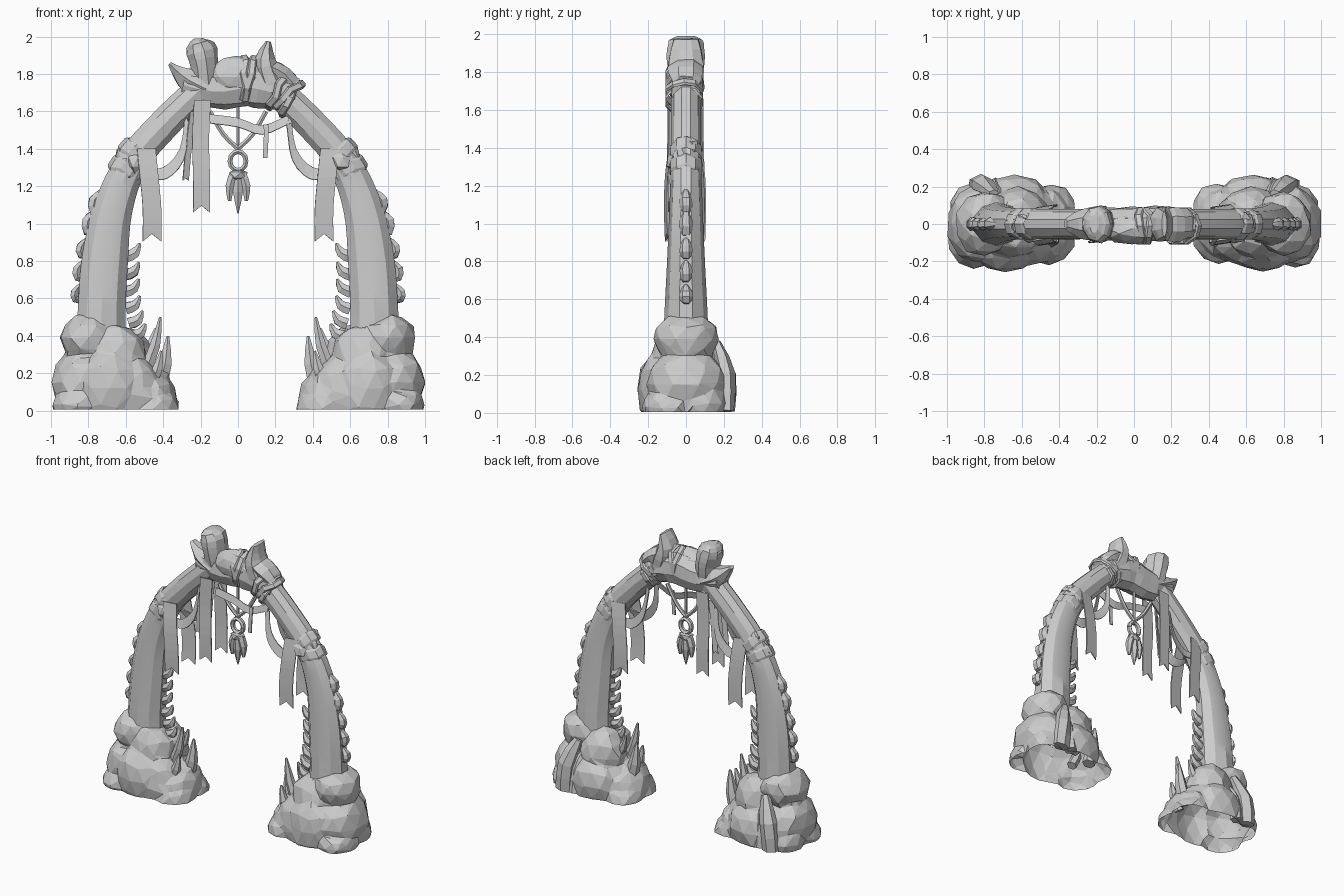
import bpy, bmesh, math, random
from mathutils import Vector

if "Cube" in bpy.data.objects:
    bpy.data.objects.remove(bpy.data.objects["Cube"], do_unlink=True)

stone = bpy.data.materials.new("pale grey")
stone.use_nodes = True
stone.diffuse_color = (0.6, 0.6, 0.6, 1)
stone.node_tree.nodes["Principled BSDF"].inputs["Base Color"].default_value = (0.6, 0.6, 0.6, 1)


def finish(name, bm, smooth=None):
    bmesh.ops.recalc_face_normals(bm, faces=bm.faces)
    mesh = bpy.data.meshes.new(name)
    bm.to_mesh(mesh)
    bm.free()
    mesh.materials.append(stone)
    ob = bpy.data.objects.new(name, mesh)
    bpy.context.collection.objects.link(ob)
    if smooth:
        bpy.ops.object.select_all(action="DESELECT")
        ob.select_set(True)
        bpy.context.view_layer.objects.active = ob
        bpy.ops.object.shade_smooth_by_angle(angle=math.radians(smooth))
    return ob


def curve_points(pts, steps):
    """Smooth path through the points (Catmull-Rom)."""
    p = [Vector(q) for q in pts]
    p = [p[0] * 2 - p[1]] + p + [p[-1] * 2 - p[-2]]
    out = []
    for i in range(1, len(p) - 2):
        a, b, c, d = p[i - 1:i + 3]
        for s in range(steps):
            t = s / steps
            out.append(0.5 * (b * 2 + (c - a) * t + (a * 2 - b * 5 + c * 4 - d) * t * t
                              + (b * 3 - a - c * 3 + d) * t ** 3))
    return out + [p[-2]]


def tube(name, path, sizes, sides=8, steps=3, smooth=None, rough=0.0):
    """Sweep an ellipse; sizes are (in-plane radius, depth radius) per point."""
    path = curve_points(path, steps)
    sizes = curve_points(sizes, steps)
    bm = bmesh.new()
    rings = []
    for i, (p, s) in enumerate(zip(path, sizes)):
        tan = (path[min(i + 1, len(path) - 1)] - path[max(i - 1, 0)]).normalized()
        u = tan.cross(Vector((0, 1, 0))).normalized()
        w = u.cross(tan)
        ring = []
        for k in range(sides):
            a = math.tau * (k + 0.5) / sides
            f = 1 + random.uniform(-rough, rough)
            ring.append(bm.verts.new(p + (u * s[0] * math.cos(a) + w * s[1] * math.sin(a)) * f))
        rings.append(ring)
    for a, b in zip(rings, rings[1:]):
        for k in range(sides):
            n = (k + 1) % sides
            bm.faces.new((a[k], a[n], b[n], b[k]))
    bm.faces.new(rings[0])
    bm.faces.new(rings[-1])
    return finish(name, bm, smooth)


def add_rock(bm, at, size, rough, detail):
    for v in bmesh.ops.create_icosphere(bm, subdivisions=detail, radius=1)["verts"]:
        f = 1 + random.uniform(-rough, rough)
        v.co = Vector([c + s * q * f for c, s, q in zip(at, size, v.co)])


def rock(name, at, size, rough=0.1, detail=1):
    bm = bmesh.new()
    add_rock(bm, at, size, rough, detail)
    return finish(name, bm)


def boulder_pile(name, s, parts):
    """Boulders fused into one faceted skin, open at the floor."""
    bm = bmesh.new()
    for at, size in parts:
        add_rock(bm, (s * at[0], at[1], at[2]), size, .06, 2)
    ob = finish(name, bm)
    ob.modifiers.new("fuse", "REMESH").voxel_size = .018
    ob.modifiers.new("facets", "DECIMATE").ratio = .05
    fused = bpy.data.meshes.new_from_object(ob.evaluated_get(bpy.context.evaluated_depsgraph_get()))
    ob.modifiers.clear()
    bm = bmesh.new()
    bm.from_mesh(fused)
    bmesh.ops.bisect_plane(bm, geom=bm.verts[:] + bm.edges[:] + bm.faces[:],
                           plane_co=(0, 0, .005), plane_no=(0, 0, -1), clear_outer=True)
    for f in bm.faces:
        f.smooth = False
    bm.to_mesh(ob.data)
    bm.free()


def ribbon(name, path, width, across, forked=False):
    """Cloth strip along a path, widened along the across direction."""
    path = curve_points(path, 3)
    across = Vector(across).normalized() * width / 2
    bm = bmesh.new()
    rows = []
    for i, p in enumerate(path):
        mid = p.copy()
        if forked and i == len(path) - 1:
            mid.z += width * 0.4
        rows.append([bm.verts.new(q) for q in (p - across, mid, p + across)])
    for a, b in zip(rows, rows[1:]):
        for k in (0, 1):
            bm.faces.new((a[k], a[k + 1], b[k + 1], b[k]))
    mod = finish(name, bm).modifiers.new("cloth thickness", "SOLIDIFY")
    mod.thickness = .008
    mod.offset = 0


def band(name, at, lean, radii, thick=0.02):
    """Closed wrap around a beam; lean turns its axis in the xz plane."""
    axis = Vector((math.cos(lean), 0, math.sin(lean)))
    u = Vector((-axis.z, 0, axis.x))
    bm = bmesh.new()
    rings = []
    for k in range(10):
        a = math.tau * k / 10
        d = u * math.cos(a) * radii[0] + Vector((0, math.sin(a) * radii[1], 0))
        j = random.uniform(-0.012, 0.012)
        rings.append([bm.verts.new(Vector(at) + d * (1 + 0.1 * h) + axis * (thick * t + j))
                      for t, h in ((-1, 0), (-0.6, 1), (0.6, 1), (1, 0))])
    for k in range(10):
        a, b = rings[k], rings[(k + 1) % 10]
        for i in range(4):
            n = (i + 1) % 4
            bm.faces.new((a[i], a[n], b[n], b[i]))
    return finish(name, bm)


random.seed(7)
for s, side in ((1, "left"), (-1, "right")):
    # great curved tusk
    tube(side + "_tusk",
         [(s * .73, 0, .3), (s * .73, 0, .5), (s * .712, 0, .8), (s * .668, 0, 1.08),
          (s * .565, 0, 1.33), (s * .395, 0, 1.53), (s * .2, 0, 1.72)],
         [(.15, .12), (.135, .115), (.13, .1), (.11, .088), (.092, .08), (.088, .08), (.085, .08)],
         sides=10, steps=4, smooth=30)

    # boulder pile around the foot
    boulder_pile(side + "_boulder_pile", s, [
        ((.66, 0, .08), (.31, .24, .25)), ((.80, 0, .39), (.155, .18, .135)),
        ((.66, -.05, .29), (.17, .14, .18)), ((.62, .06, .28), (.17, .14, .18)),
        ((.84, 0, .15), (.165, .215, .19)), ((.47, 0, .05), (.15, .2, .18)),
        ((.86, -.09, .03), (.14, .15, .1)), ((.45, -.07, .01), (.14, .15, .11)),
        ((.69, -.14, .12), (.17, .12, .21)), ((.64, .14, .1), (.19, .12, .18)),
        ((.86, .08, .05), (.13, .14, .13)), ((.44, .08, .01), (.13, .14, .11)),
        ((.55, -.09, .14), (.13, .12, .15))])

    # broken stumps leaning on the back
    tube(side + "_back_stump", [(s * .83, .21, .01), (s * .81, .21, .2), (s * .75, .16, .37)],
         [(.06, .045), (.065, .05), (.03, .025)], sides=6, steps=2, rough=.1)
    tube(side + "_back_stub", [(s * .74, .21, .01), (s * .74, .19, .17), (s * .72, .15, .28)],
         [(.05, .04), (.045, .04), (.02, .02)], sides=6, steps=2, rough=.1)

    # fangs growing on the inner side
    for i, (x, y, z, tip_x, tip, r) in enumerate([
            (.5, -.04, .2, .415, .5, .035), (.43, .03, .1, .375, .4, .045),
            (.53, .06, .25, .44, .44, .03), (.48, -.09, .12, .41, .32, .035)]):
        mid = (s * (x * .45 + tip_x * .55 - .01), y, z + (tip - z) * .5)
        tube(f"{side}_fang_{i + 1}", [(s * x, y, z), mid, (s * tip_x, y, tip)],
             [(r, r), (r * .9, r * .9), (.008, .008)], sides=6, steps=2)

    # bony hooks on the outer ridge, small ones on the inner ridge
    for i, (x, z, r) in enumerate([(.74, 1.11, .055), (.775, 1.0, .055), (.815, .865, .045),
                                   (.835, .745, .045), (.85, .625, .04)]):
        tube(f"{side}_outer_hook_{i + 1}",
             [(s * (x - .03), 0, z - r * .9), (s * (x + r * .45), 0, z - r * .7),
              (s * (x + r * .5), 0, z + r * .3), (s * (x - r * .2), 0, z + r * 1.2)],
             [(r * .35, .02), (r * .6, .033), (r * .6, .033), (r * .25, .015)],
             sides=6, steps=2, rough=.1)
    for i, (x, z) in enumerate([(.57, .86), (.575, .76), (.575, .67), (.57, .58), (.555, .5), (.54, .43)]):
        tube(f"{side}_inner_hook_{i + 1}",
             [(s * (x + .03), 0, z - .035), (s * (x - .02), 0, z - .015), (s * (x - .045), 0, z + .035)],
             [(.035, .025), (.03, .025), (.008, .008)], sides=6, steps=2, rough=.1)

    # cloth wraps and knot at the shoulder
    for i, (x, z) in enumerate([(.595, 1.29), (.55, 1.37)]):
        band(f"{side}_shoulder_wrap_{i + 1}", (s * x, 0, z),
             math.radians(90 + s * (32 + 9 * i)), (.09, .078), .04)
    for i, (x, y, z) in enumerate([(.61, -.02, 1.37), (.58, .03, 1.41), (.55, -.07, 1.33), (.64, 0, 1.3)]):
        rock(f"{side}_knot_{i + 1}", (s * x, y, z), (.05, .035, .055), .2)

    # hanging pennants and the swags below the shoulder
    for y, face in ((-.1, "front"), (.09, "back")):
        ribbon(f"{side}_{face}_pennant",
               [(s * .49, y * .8, 1.4), (s * .475, y, 1.25), (s * .46, y * 1.05, 1.08), (s * .46, y, .905)],
               .1, (1, .15, 0), forked=True)
        ribbon(f"{side}_{face}_swag",
               [(s * .27, y * .5, 1.56), (s * .3, y * .7, 1.37), (s * .39, y * .7, 1.27),
                (s * .48, y * .7, 1.28), (s * .56, y * .7, 1.36)], .065, (s * .35, -y * 3, 1))

# crown beam bundled where the tusks meet
tube("crown_beam", [(-.29, 0, 1.755), (-.2, 0, 1.735), (-.08, 0, 1.725), (.05, 0, 1.75),
                    (.18, 0, 1.72), (.31, 0, 1.69)],
     [(.08, .075), (.1, .085), (.115, .09), (.125, .095), (.11, .095), (.09, .08)],
     sides=9, steps=2, rough=.05)
rock("crown_lump", (-.01, -.025, 1.785), (.155, .085, .11), .06, 2)
tube("crown_knob", [(-.17, 0, 1.74), (-.18, 0, 1.84), (-.195, 0, 1.92), (-.21, 0, 1.965), (-.213, 0, 1.99)],
     [(.075, .08), (.075, .1), (.085, .1), (.065, .09), (.025, .05)], sides=9, steps=2, rough=.04)
tube("crown_spur", [(-.17, 0, 1.72), (-.26, 0, 1.765), (-.32, 0, 1.81), (-.365, 0, 1.855)],
     [(.08, .09), (.075, .085), (.04, .06), (.012, .03)], sides=6, steps=2, rough=.05)
tube("crown_hook", [(-.2, 0, 1.92), (-.245, 0, 1.93), (-.275, 0, 1.925)],
     [(.045, .08), (.035, .06), (.015, .03)], sides=6, steps=2, rough=.05)
tube("crown_horn", [(.2, 0, 1.7), (.16, 0, 1.8), (.145, 0, 1.88), (.163, 0, 1.975)],
     [(.08, .09), (.075, .1), (.06, .095), (.014, .07)], sides=8, steps=2, rough=.04)
tube("crown_horn_shoulder", [(.17, 0, 1.83), (.24, 0, 1.79), (.31, 0, 1.72)],
     [(.05, .09), (.06, .095), (.04, .07)], sides=7, steps=2, rough=.08)

# wraps binding the crown
for i, (x, z, lean, r) in enumerate([(.06, 1.765, -14, .125), (.04, 1.765, 4, .125), (.21, 1.71, -30, .105),
                                     (.26, 1.69, -50, .105), (.27, 1.65, -25, .085)]):
    band(f"crown_wrap_{i + 1}", (x, -.01, z), math.radians(lean), (r, .095), .022)

# pennants and drape under the crown
for y, face in ((-.09, "front"), (.085, "back")):
    ribbon(f"long_{face}_pennant", [(-.19, y, 1.66), (-.2, y, 1.45), (-.195, y * 1.05, 1.25), (-.195, y, 1.06)],
           .09, (1, .1, 0), forked=True)
    ribbon(f"short_{face}_pennant", [(-.24, y * .6, 1.6), (-.265, y * .7, 1.4), (-.28, y * .7, 1.23)],
           .035, (1, .5, 0), forked=True)
ribbon("crown_drape", [(-.15, -.04, 1.56), (.0, -.05, 1.54), (.13, -.05, 1.5), (.28, -.05, 1.56)],
       .05, (0, .3, 1))
ribbon("drape_tail", [(.15, -.06, 1.53), (.15, -.07, 1.45), (.145, -.07, 1.35)], .025, (1, 0, 0))

# pendant on two cords
for s, side in ((1, "left"), (-1, "right")):
    tube(side + "_cord", [(s * .15, 0, 1.6), (s * .08, 0, 1.48), (0, 0, 1.4)], [(.014, .014)] * 3, sides=6)
    tube(side + "_pendant_feather", [(s * .02, 0, 1.27), (s * .043, 0, 1.2), (s * .045, 0, 1.12)],
         [(.025, .025), (.027, .027), (.01, .01)], sides=6, steps=2)
tube("center_cord", [(0, 0, 1.64), (0, 0, 1.5), (0, 0, 1.38)], [(.009, .009)] * 3, sides=6, steps=1)
ring = [(.043 * math.cos(a * math.tau / 12), 0, 1.335 + .05 * math.sin(a * math.tau / 12)) for a in range(13)]
tube("pendant_ring", ring, [(.015, .02)] * 13, sides=6, steps=1)
rock("pendant_cap", (0, 0, 1.26), (.06, .04, .035), .1)
tube("pendant_fang", [(0, 0, 1.27), (0, 0, 1.17), (0, 0, 1.055)],
     [(.022, .022), (.03, .03), (.004, .004)], sides=6, steps=2)
